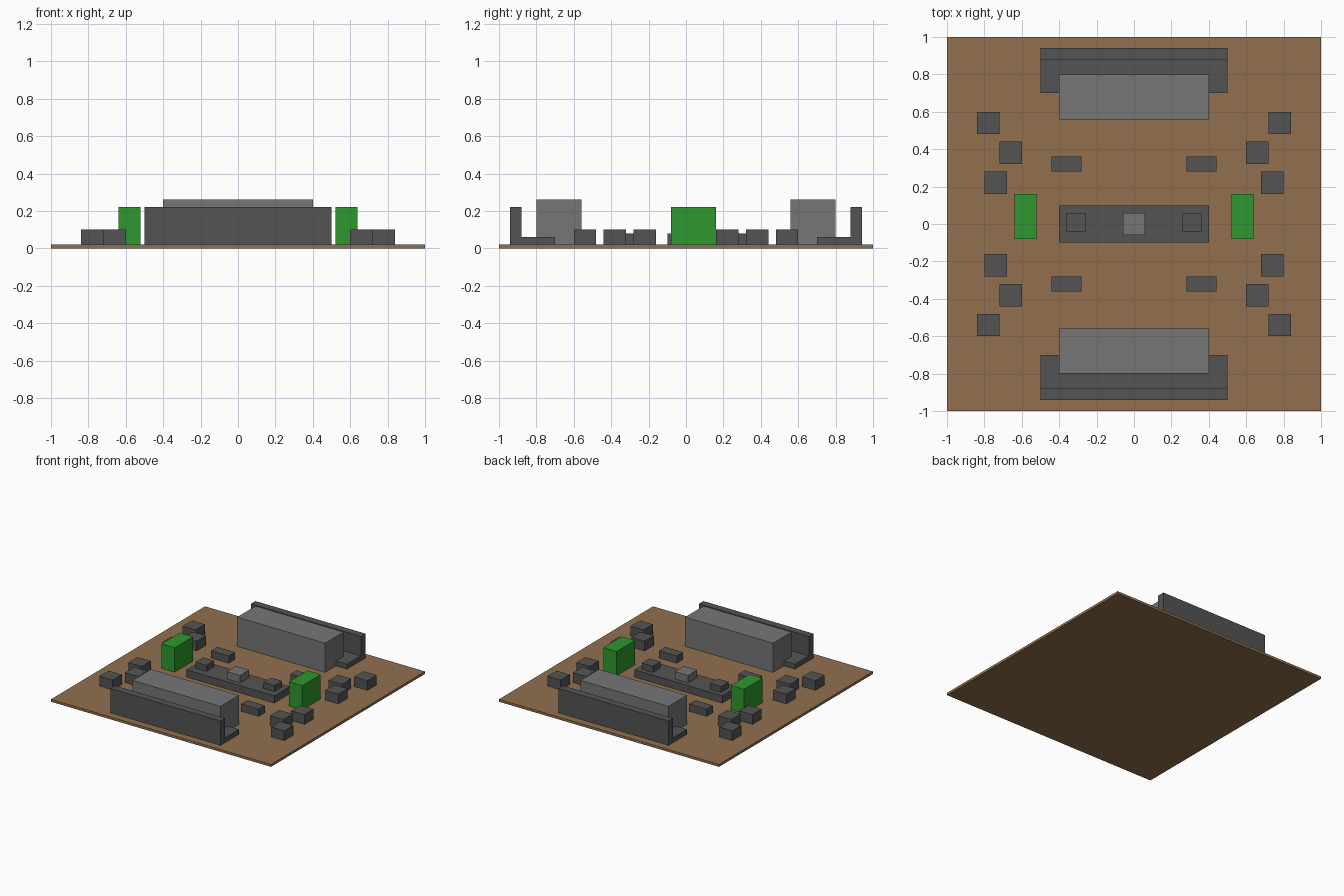
import bpy

if "Cube" in bpy.data.objects:
    bpy.data.objects.remove(bpy.data.objects["Cube"])


def material(name, rgb):
    """Flat material from 0-255 display colour, stored as linear."""
    m = bpy.data.materials.new(name)
    lin = [((c / 255 + 0.055) / 1.055) ** 2.4 for c in rgb]
    m.diffuse_color = (*lin, 1)
    m.use_nodes = True
    m.node_tree.nodes["Principled BSDF"].inputs["Base Color"].default_value = m.diffuse_color
    return m


BROWN = material("brown_earth", (146, 112, 78))
DARK = material("dark_grey", (84, 84, 84))
GREY = material("mid_grey", (118, 118, 118))
GREEN = material("green", (46, 152, 46))


def prism(name, profile, x0, x1, mat):
    """Extrude a (y, z) profile along x."""
    n = len(profile)
    verts = [(x, y, z) for x in (x0, x1) for y, z in profile]
    faces = [tuple(range(n))[::-1], tuple(range(n, 2 * n))]
    faces += [(i, (i + 1) % n, n + (i + 1) % n, n + i) for i in range(n)]
    # keep the normals outward for mirrored profiles
    area = sum(profile[i - 1][0] * profile[i][1] - profile[i][0] * profile[i - 1][1]
               for i in range(n))
    if area < 0:
        faces = [f[::-1] for f in faces]
    mesh = bpy.data.meshes.new(name)
    mesh.from_pydata(verts, [], faces)
    mesh.materials.append(mat)
    ob = bpy.data.objects.new(name, mesh)
    bpy.context.collection.objects.link(ob)
    return ob


def box(name, x, y, z, mat):
    (y0, y1), (z0, z1) = sorted(y), sorted(z)
    return prism(name, [(y0, z0), (y1, z0), (y1, z1), (y0, z1)], *sorted(x), mat)


G = 0.02  # top of the ground slab

# ground slab
box("ground_slab", (-1, 1), (-1, 1), (0, G), BROWN)

# L-shaped walls with large blocks at both ends
for sy, end in ((1, "back"), (-1, "front")):
    ell = [(0.70, G), (0.94, G), (0.94, 0.22), (0.88, 0.22), (0.88, 0.06), (0.70, 0.06)]
    prism(f"{end}_wall", [(sy * y, z) for y, z in ell], -0.5, 0.5, DARK)
    box(f"{end}_block", (-0.4, 0.4), (sy * 0.56, sy * 0.80), (G, 0.26), GREY)

# central platform and its middle cube
box("centre_platform", (-0.4, 0.4), (-0.1, 0.1), (G, 0.08), DARK)
box("centre_cube", (-0.06, 0.06), (-0.06, 0.06), (0.08, 0.14), GREY)

for sx, side in ((1, "right"), (-1, "left")):
    # small blocks on the platform, green side blocks
    box(f"{side}_platform_block", (sx * 0.26, sx * 0.36), (-0.04, 0.06), (0.08, 0.13), DARK)
    box(f"{side}_green_block", (sx * 0.52, sx * 0.64), (-0.08, 0.16), (G, 0.22), GREEN)
    for sy, end in ((1, "back"), (-1, "front")):
        # low cover and scattered crates in each quarter
        box(f"{end}_{side}_low_cover", (sx * 0.28, sx * 0.44),
            (sy * 0.28, sy * 0.36), (G, 0.08), DARK)
        for i, (x, y) in enumerate(((0.72, 0.48), (0.60, 0.32), (0.68, 0.16))):
            box(f"{end}_{side}_crate_{i + 1}", (sx * x, sx * (x + 0.12)),
                (sy * y, sy * (y + 0.12)), (G, 0.10), DARK)
